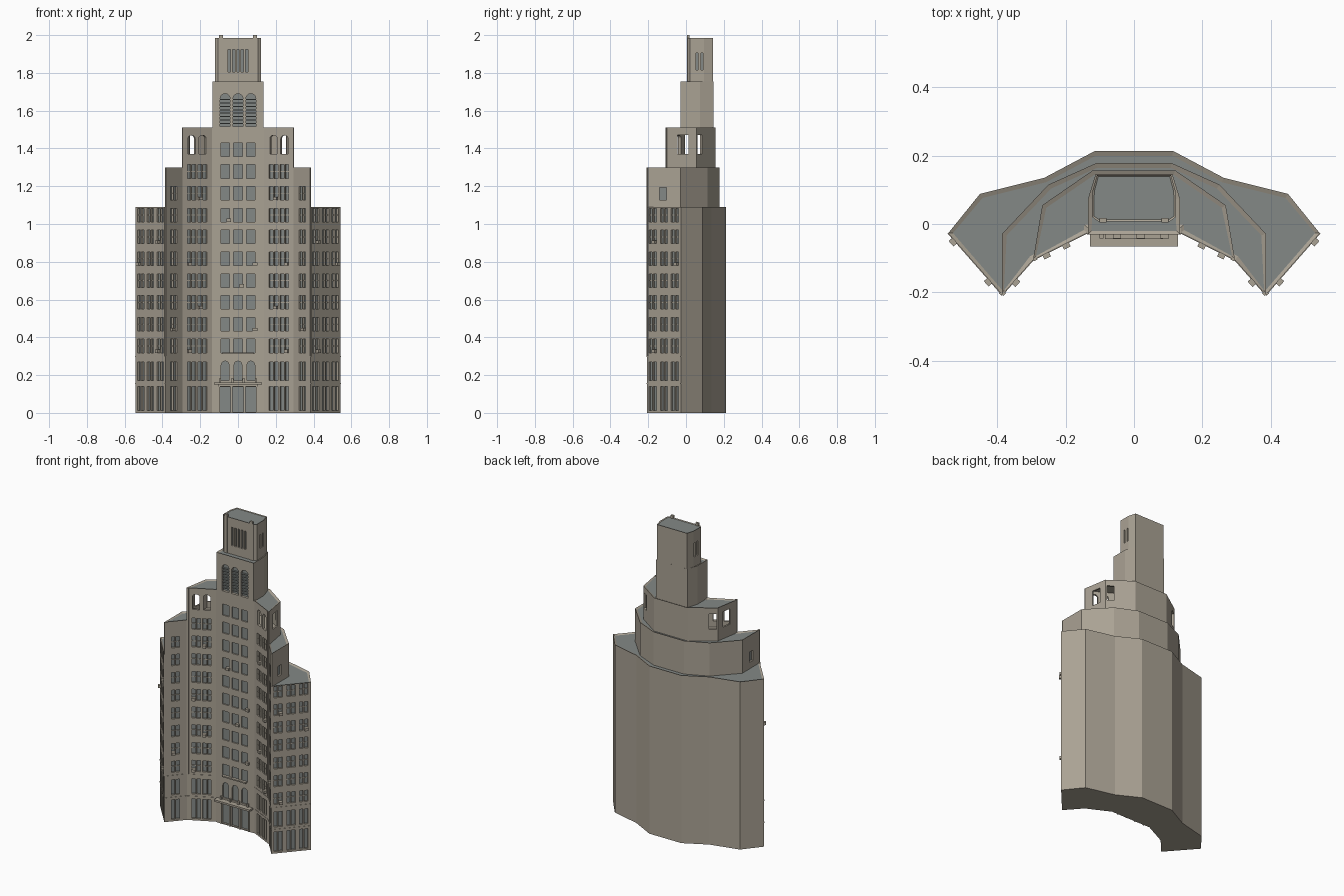
import bpy, bmesh, math
from mathutils import Vector

if "Cube" in bpy.data.objects:
    bpy.data.objects.remove(bpy.data.objects["Cube"])


def material(name, rgb):
    m = bpy.data.materials.new(name)
    m.use_nodes = True
    m.diffuse_color = (*rgb, 1)
    m.node_tree.nodes["Principled BSDF"].inputs["Base Color"].default_value = (*rgb, 1)
    return m


WALL = material("warm_stone", (0.40, 0.36, 0.295))
SLATE = material("grey_slate", (0.23, 0.25, 0.24))


def finish(name, bm, hidden=False):
    bmesh.ops.recalc_face_normals(bm, faces=bm.faces)
    mesh = bpy.data.meshes.new(name)
    bm.to_mesh(mesh)
    bm.free()
    mesh.materials.append(WALL)
    mesh.materials.append(SLATE)
    ob = bpy.data.objects.new(name, mesh)
    bpy.context.collection.objects.link(ob)
    if hidden:
        ob.hide_render = True
        ob.hide_viewport = True
    return ob


def prism(name, half, z0, z1, rim=0.014, drop=0.006, hidden=False):
    """Extrude a mirrored half outline; sink a slate roof inside a stone rim."""
    pts = half + [(-x, y) for x, y in reversed(half)]
    bm = bmesh.new()
    low = [bm.verts.new((x, y, z0)) for x, y in pts]
    high = [bm.verts.new((x, y, z1)) for x, y in pts]
    bm.faces.new(low)
    top = bm.faces.new(high)
    n = len(pts)
    for i in range(n):
        j = (i + 1) % n
        bm.faces.new((low[i], low[j], high[j], high[i]))
    bmesh.ops.recalc_face_normals(bm, faces=bm.faces)
    if rim:
        bmesh.ops.inset_region(bm, faces=[top], thickness=rim)
        top.material_index = 1
        for v in top.verts:
            v.co.z -= drop
    return finish(name, bm, hidden)


def slab(bm, facet, t, z0, z1, w, d0, d1, arch=0, rise=None, back=0):
    """Block on a facade facet from depth d0 to d1; arch is the segments in its head."""
    p, q = Vector(facet[0]), Vector(facet[1])
    d = (q - p).normalized()
    n = Vector((d.y, -d.x))
    c = p.lerp(q, t)
    r = w / 2
    rise = r if rise is None else rise
    shape = [(-r, z0), (r, z0)]
    if arch:
        for i in range(arch + 1):
            a = math.pi * i / arch
            shape.append((r * math.cos(a), z1 - rise + rise * math.sin(a)))
    else:
        shape += [(r, z1), (-r, z1)]
    rings = []
    for depth in (d0, d1):
        rings.append([bm.verts.new((*(c + d * u + n * depth), z)) for u, z in shape])
    bm.faces.new(rings[0])
    bm.faces.new(rings[1]).material_index = back
    for i in range(len(shape)):
        j = (i + 1) % len(shape)
        bm.faces.new((rings[0][i], rings[0][j], rings[1][j], rings[1][i]))


def both(bm, facet, t, *args, **kw):
    """The same block on a facet and on its mirror image."""
    slab(bm, facet, t, *args, **kw)
    (ax, ay), (bx, by) = facet
    slab(bm, ((-bx, by), (-ax, ay)), 1 - t, *args, **kw)


# Plan corners and facade facets
A, B, C, D = (0.135, -0.025), (0.295, -0.105), (0.385, -0.207), (0.543, -0.027)
NOTCH = (0.135, -0.012)
SIDE, REAR = (0.268, 0.055), (0.12, 0.157)
INNER, MIDDLE, OUTER = (A, B), (B, C), (C, D)
FRONT = ((-0.138, -0.03), (0.138, -0.03))
UPPER = ((-0.105, 0.008), (0.105, 0.008))
UPPER_SIDE = ((0.122, 0.02), (0.122, 0.095))


def front_t(x):
    return 0.5 + x / 0.276


# Stepped masses
wings = prism("wings", [NOTCH, A, B, C, D, (0.45, 0.088), (0.262, 0.135), (0.115, 0.213)], 0, 1.09)
second = prism("second_tier", [NOTCH, A, B, C, (0.385, -0.028), (0.25, 0.115), (0.11, 0.178)], 1.084, 1.30)
third = prism("third_tier", [NOTCH, A, B, SIDE, REAR], 1.294, 1.51)
centre = prism("centre_bay", [(0.138, -0.012), (0.138, -0.03)], 0, 1.51, rim=0)
tower = prism("tower_shaft", [(0.134, -0.03), (0.134, 0.075), (0.112, 0.146)], 1.5, 1.755)
belfry = prism("tower_top", [UPPER[1], UPPER_SIDE[0], UPPER_SIDE[1], (0.108, 0.143)], 1.745, 1.985, rim=0.006, drop=0.004)

# Hollow of the open loggia
hollow = prism("loggia_hollow_cutter", [(0.137, -0.004), (0.283, -0.085), (0.257, 0.048), (0.115, 0.143)],
               1.33, 1.49, rim=0, hidden=True)

# Window recesses
cut = bmesh.new()
DEEP = -0.012
COLUMNS = [(INNER, 0.33, 9), (INNER, 0.69, 9), (MIDDLE, 0.5, 8),
           (OUTER, 0.17, 7), (OUTER, 0.5, 7), (OUTER, 0.82, 7)]


def floor_z(k):
    return 0.318 + 0.1155 * k


for facet, t, floors in COLUMNS:
    rows = [(0.012, 0.14), (0.172, 0.27)] + [(floor_z(k), floor_z(k) + 0.072) for k in range(floors)]
    length = (Vector(facet[1]) - Vector(facet[0])).length
    for z0, z1 in rows:
        for side in (-1, 1):
            both(cut, facet, t + side * 0.0145 / length, z0, z1, 0.022, 0.01, DEEP, back=1)

for x in (-0.068, 0, 0.068):
    t = front_t(x)
    for k in range(10):
        slab(cut, FRONT, t, floor_z(k), floor_z(k) + 0.072, 0.046, 0.01, -0.008, back=1)
    slab(cut, FRONT, t, 0.172, 0.275, 0.042, 0.01, -0.008, arch=4, back=1)
    slab(cut, FRONT, t, 0.006, 0.138, 0.056, 0.01, DEEP, back=1)
    slab(cut, FRONT, t, 1.515, 1.69, 0.052, 0.01, -0.016, arch=10, back=1)
for i in range(5):
    slab(cut, UPPER, 0.28 + 0.11 * i, 1.805, 1.925, 0.012, 0.01, DEEP, back=1)
for t in (0.5, 0.86):
    both(cut, UPPER_SIDE, t, 1.815, 1.905, 0.011, 0.01, DEEP, back=1)
both(cut, (C, (0.385, -0.028)), 0.48, 1.126, 1.192, 0.036, 0.01, DEEP, back=1)

# Openings right through the loggia walls
for t in (0.33, 0.69):
    both(cut, INNER, t, 1.37, 1.47, 0.043, 0.01, -0.03, arch=10, rise=0.018)
both(cut, (B, SIDE), 0.56, 1.37, 1.47, 0.06, 0.01, -0.03)
both(cut, (SIDE, REAR), 0.17, 1.37, 1.47, 0.044, 0.01, -0.03)
cutter = finish("window_cutter", cut, hidden=True)


def subtract(ob, tool):
    mod = ob.modifiers.new(tool.name, "BOOLEAN")
    mod.operation = "DIFFERENCE"
    mod.solver = "EXACT"
    mod.object = tool


subtract(third, hollow)
for ob in (wings, second, third, centre, tower, belfry):
    subtract(ob, cutter)

# Sash rails across the windows
rails = bmesh.new()
for facet, t, floors in COLUMNS:
    for k in range(floors):
        both(rails, facet, t, floor_z(k) + 0.034, floor_z(k) + 0.038, 0.05, -0.007, -0.0118)
finish("sash_rails", rails)

# Louvres in the tower arches
louvres = bmesh.new()
for x in (-0.068, 0, 0.068):
    for i in range(8):
        z = 1.53 + 0.018 * i
        slab(louvres, FRONT, front_t(x), z, z + 0.006, 0.052, -0.006, -0.016, back=1)
for f in louvres.faces:
    f.material_index = 1
finish("tower_louvres", louvres)

# Corner ribs and string courses
ribs = bmesh.new()
both(ribs, INNER, 0.965, 0.30, 1.51, 0.012, 0.005, -0.003)
both(ribs, MIDDLE, 0.96, 0.30, 1.30, 0.011, 0.005, -0.003)
both(ribs, OUTER, 0.02, 0.30, 1.09, 0.009, 0.004, -0.003)
both(ribs, UPPER, 0.93, 1.75, 2.0, 0.02, 0.004, -0.01)
finish("ribs", ribs)
courses = bmesh.new()
for facet in (INNER, MIDDLE, OUTER):
    length = (Vector(facet[1]) - Vector(facet[0])).length
    for z in (0.154, 0.296):
        both(courses, facet, 0.5, z, z + 0.004, length, 0.002, -0.002)
finish("string_courses", courses)

# Entrance canopy, posts and balcony
porch = bmesh.new()
slab(porch, FRONT, 0.5, 0.15, 0.162, 0.256, 0.036, -0.003)
slab(porch, FRONT, 0.5, 0.14, 0.15, 0.21, 0.012, -0.003)
slab(porch, FRONT, 0.5, 0.312, 0.32, 0.17, 0.014, -0.003)
for x in (-0.1, -0.034, 0.034, 0.1):
    slab(porch, FRONT, front_t(x), 0, 0.142, 0.009, 0.005, -0.003)
for x in (-0.095, -0.03, 0.03, 0.095):
    slab(porch, FRONT, front_t(x), 0.16, 0.182, 0.012, 0.012, -0.003)
finish("entrance_porch", porch)

# Air conditioners on a few sills
units = bmesh.new()
for x, k in ((-0.05, 6), (0.09, 4), (0.02, 3), (0.09, 1)):
    slab(units, FRONT, front_t(x), floor_z(k), floor_z(k) + 0.017, 0.024, 0.012, -0.008)
for n, k in ((0, 7), (1, 4), (0, 2), (1, 0), (2, 1), (3, 0), (5, 4), (3, 5)):
    facet, t, floors = COLUMNS[n]
    length = (Vector(facet[1]) - Vector(facet[0])).length
    both(units, facet, t + 0.0145 / length, floor_z(k), floor_z(k) + 0.017, 0.021, 0.014, DEEP)
finish("air_conditioners", units)
